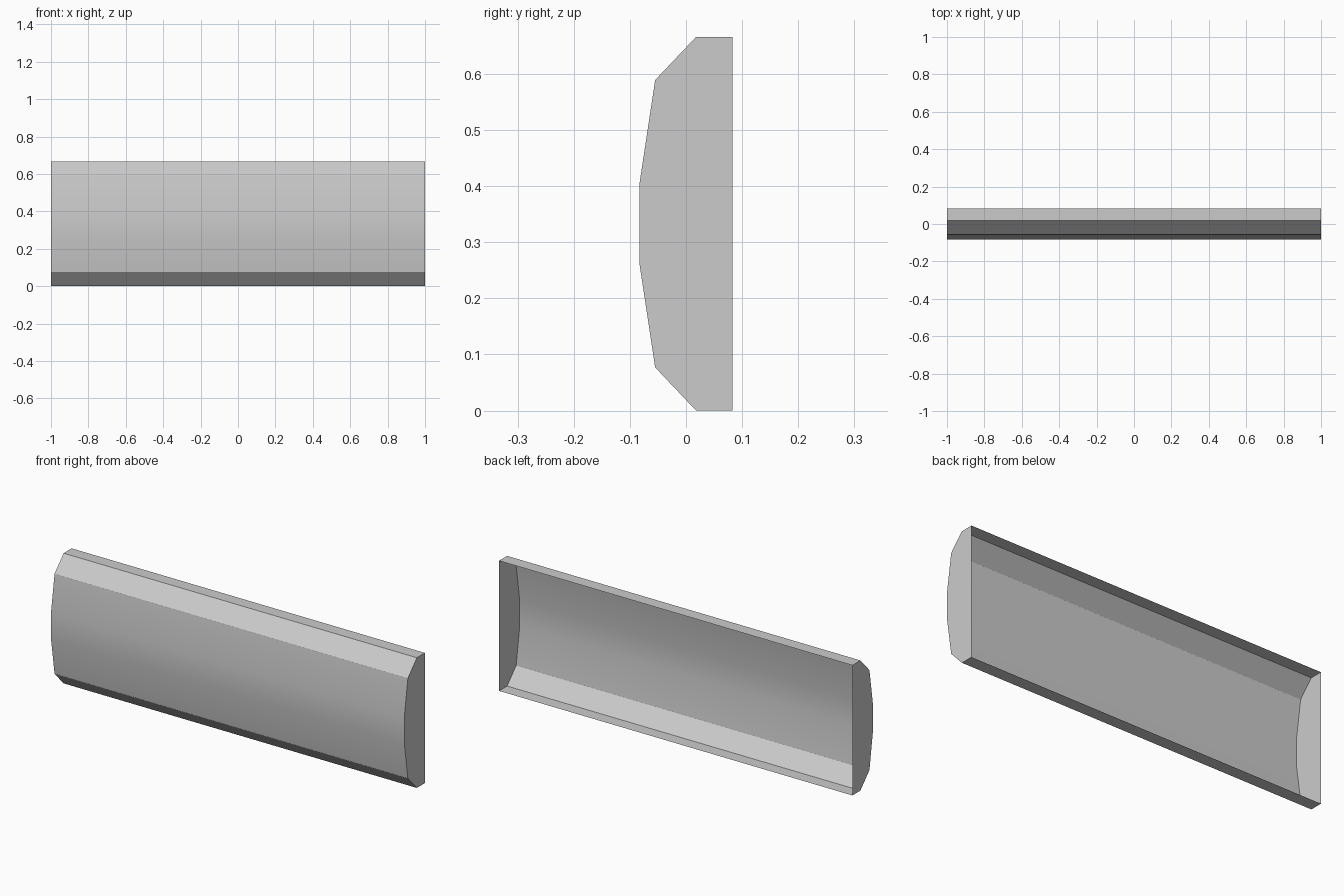
import bpy
import bmesh
import math

cube = bpy.data.objects.get("Cube")
if cube:
    bpy.data.objects.remove(cube, do_unlink=True)

LENGTH, HEIGHT = 2.0, 0.666

# Single flat colour
grey = bpy.data.materials.new("light_grey")
grey.use_nodes = True
colour = (0.6, 0.6, 0.6, 1.0)
grey.diffuse_color = colour
grey.node_tree.nodes["Principled BSDF"].inputs["Base Color"].default_value = colour

# Half cross-section (y, z) from the back rim to the front, mirrored about mid height
upper = [(0.083, HEIGHT), (0.018, HEIGHT), (-0.055, 0.589), (-0.083, 0.404)]
profile = upper + [(y, HEIGHT - z) for y, z in reversed(upper)]

# Thin shell: closed ends, bulging front, open back
bm = bmesh.new()
left = [bm.verts.new((LENGTH / 2, y, z)) for y, z in profile]
right = [bm.verts.new((-LENGTH / 2, y, z)) for y, z in profile]
for i in range(len(profile) - 1):
    bm.faces.new((left[i], right[i], right[i + 1], left[i + 1]))
bm.faces.new(left)
bm.faces.new(right[::-1])
bmesh.ops.recalc_face_normals(bm, faces=bm.faces)

# Make the normals point outwards (the front panel faces -y)
bm.normal_update()
front = min(bm.faces, key=lambda f: f.calc_center_median().y)
if front.normal.y > 0:
    bmesh.ops.reverse_faces(bm, faces=bm.faces)

mesh = bpy.data.meshes.new("curved_panel_shell")
bm.to_mesh(mesh)
bm.free()
mesh.materials.append(grey)
panel = bpy.data.objects.new("curved_panel_shell", mesh)
bpy.context.collection.objects.link(panel)

# Smooth the gentle front curve, keep the bevels and ends crisp
bpy.ops.object.select_all(action="DESELECT")
panel.select_set(True)
bpy.context.view_layer.objects.active = panel
bpy.ops.object.shade_smooth_by_angle(angle=math.radians(30))
